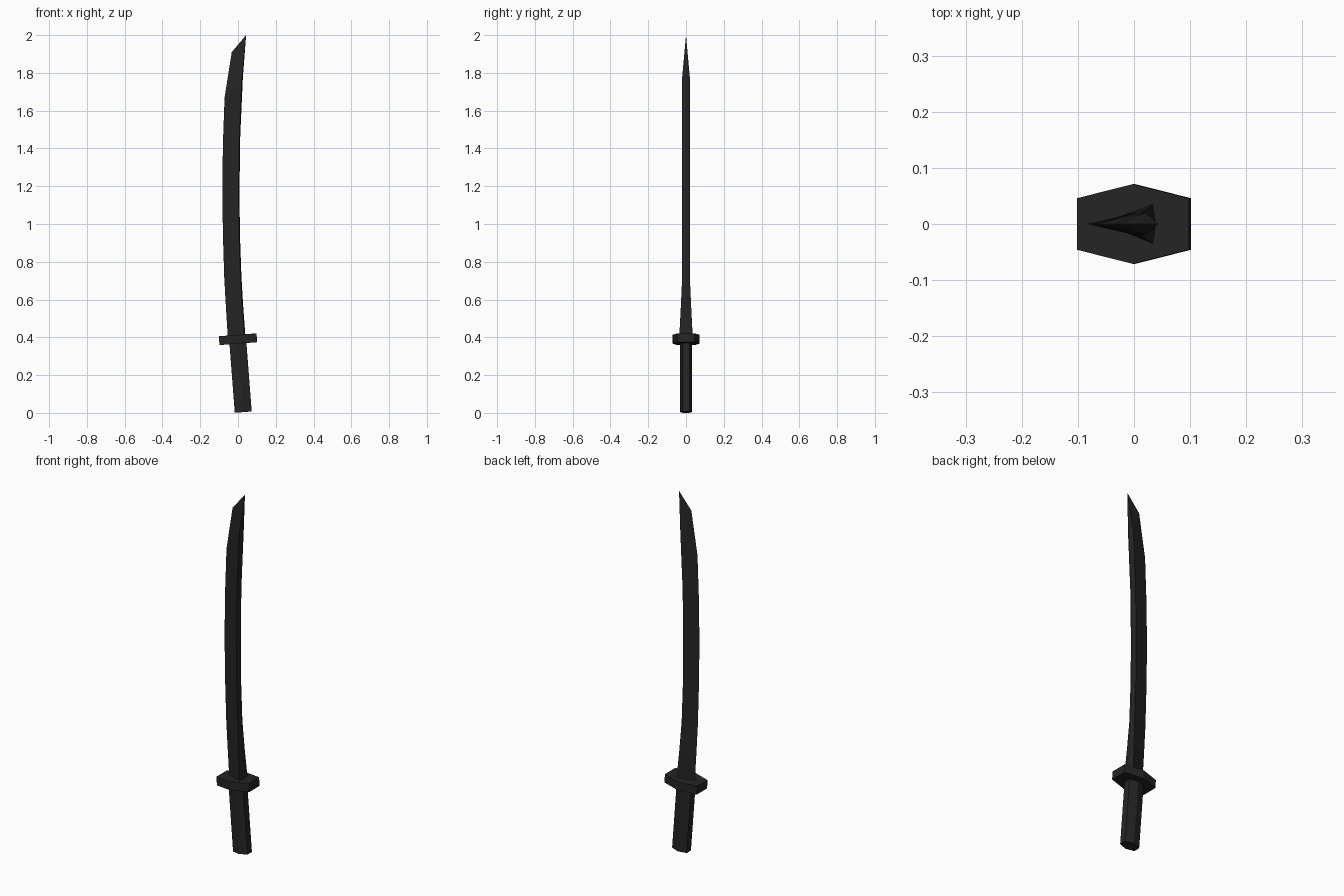
import bpy, bmesh, math
from mathutils import Matrix, Vector

if "Cube" in bpy.data.objects:
    bpy.data.objects.remove(bpy.data.objects["Cube"])

black = bpy.data.materials.new("near black")
black.diffuse_color = (0.018, 0.018, 0.018, 1)
black.use_nodes = True
black.node_tree.nodes["Principled BSDF"].inputs["Base Color"].default_value = black.diffuse_color
TILT = math.radians(-4.4)


def finish(name, bm):
    bmesh.ops.recalc_face_normals(bm, faces=bm.faces)
    mesh = bpy.data.meshes.new(name)
    bm.to_mesh(mesh)
    bm.free()
    mesh.materials.append(black)
    ob = bpy.data.objects.new(name, mesh)
    bpy.context.collection.objects.link(ob)
    return ob


def hex_prism(name, half_x, side_y, mid_y, length, centre):
    """Tilted prism with a pointed front and back and flat left and right ends."""
    outline = [(-half_x, -side_y), (0, -mid_y), (half_x, -side_y),
               (half_x, side_y), (0, mid_y), (-half_x, side_y)]
    bm = bmesh.new()
    face = bm.faces.new([bm.verts.new((x, y, -length / 2)) for x, y in outline])
    ext = bmesh.ops.extrude_face_region(bm, geom=[face])
    top = [g for g in ext["geom"] if isinstance(g, bmesh.types.BMVert)]
    bmesh.ops.translate(bm, verts=top, vec=(0, 0, length))
    bm.transform(Matrix.Translation(centre) @ Matrix.Rotation(TILT, 4, 'Y'))
    return finish(name, bm)


# Grip and hand guard
hex_prism("grip", 0.045, 0.019, 0.033, 0.37, Vector((0.0135, 0, 0.1885)))
hex_prism("hand_guard", 0.1, 0.046, 0.071, 0.047, Vector((0, 0, 0.39)))

# Curved blade: (edge x, edge z, spine x, spine z, spine half width)
stations = [
    (-0.053, 0.385, 0.040, 0.395, 0.036),
    (-0.064, 0.56, 0.027, 0.57, 0.027),
    (-0.073, 0.72, 0.018, 0.725, 0.020),
    (-0.080, 0.95, 0.010, 0.95, 0.020),
    (-0.083, 1.18, 0.008, 1.19, 0.020),
    (-0.080, 1.42, 0.012, 1.47, 0.020),
    (-0.071, 1.67, 0.026, 1.78, 0.020),
]
bm = bmesh.new()
rings = []
for ex, ez, sx, sz, w in stations:
    rings.append([bm.verts.new(p) for p in (
        (ex, 0, ez), (sx - 0.005, -w, sz), (sx, 0, sz), (sx - 0.005, w, sz))])
for a, b in zip(rings, rings[1:]):
    for i in range(4):
        j = (i + 1) % 4
        bm.faces.new((a[i], a[j], b[j], b[i]))
bm.faces.new(rings[0])

# Slanted blade tip
edge, front, ridge, back = rings[-1]
shoulder = bm.verts.new((-0.033, 0, 1.91))
tip = bm.verts.new((0.043, 0, 2.0))
for corner in (front, back):
    bm.faces.new((edge, corner, shoulder))
    bm.faces.new((shoulder, corner, tip))
    bm.faces.new((corner, ridge, tip))
finish("blade", bm)
